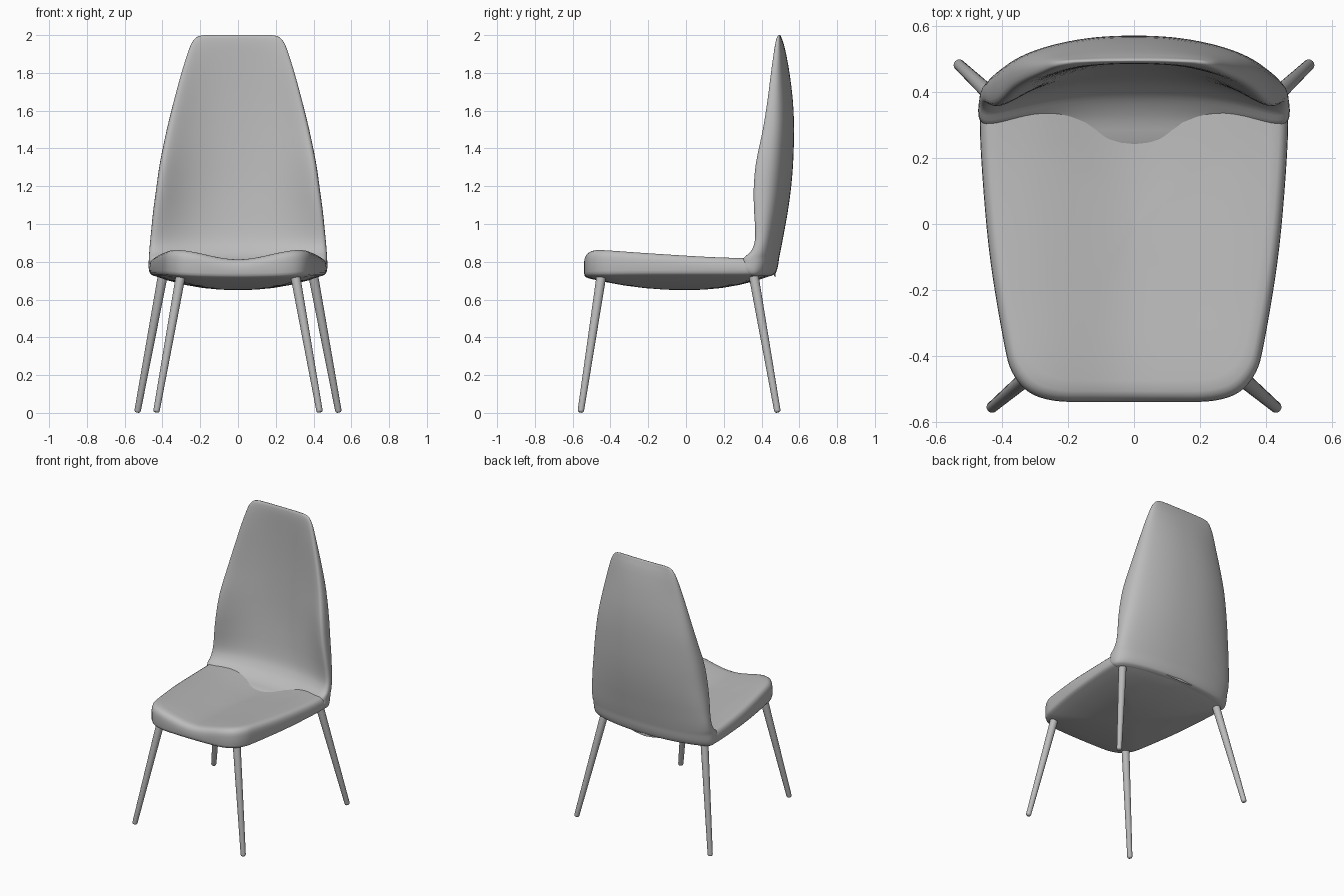
import bpy, math
from mathutils import Vector

if "Cube" in bpy.data.objects:
    bpy.data.objects.remove(bpy.data.objects["Cube"])

grey = bpy.data.materials.new("warm grey")
grey.diffuse_color = (0.5, 0.5, 0.5, 1)
grey.use_nodes = True
grey.node_tree.nodes["Principled BSDF"].inputs["Base Color"].default_value = grey.diffuse_color


def curve(keys, u):
    """Smooth interpolation through rows of (u, values...)."""
    n = len(keys)
    i = max(0, min(n - 2, sum(k[0] <= u for k in keys) - 1))
    a, b = keys[i], keys[i + 1]
    p, q = keys[max(0, i - 1)], keys[min(n - 1, i + 2)]
    h = b[0] - a[0]
    t = max(0, min(1, (u - a[0]) / h))
    out = []
    for c in range(1, len(a)):
        m0 = (b[c] - p[c]) / (b[0] - p[0]) * h
        m1 = (q[c] - a[c]) / (q[0] - a[0]) * h
        out.append((2*t**3 - 3*t**2 + 1)*a[c] + (t**3 - 2*t**2 + t)*m0
                   + (3*t**2 - 2*t**3)*b[c] + (t**3 - t**2)*m1)
    return out


def loft(name, rings, angle=60):
    n = len(rings[0])
    verts = [p for r in rings for p in r]
    faces = [tuple(reversed(range(n))),
             tuple(range(len(verts) - n, len(verts)))]
    for j in range(len(rings) - 1):
        for i in range(n):
            k = (i + 1) % n
            faces.append((j*n + i, j*n + k, j*n + n + k, j*n + n + i))
    me = bpy.data.meshes.new(name)
    me.from_pydata(verts, [], faces)
    me.materials.append(grey)
    ob = bpy.data.objects.new(name, me)
    bpy.context.collection.objects.link(ob)
    bpy.ops.object.select_all(action='DESELECT')
    ob.select_set(True)
    bpy.context.view_layer.objects.active = ob
    bpy.ops.object.mode_set(mode='EDIT')
    bpy.ops.mesh.select_all(action='SELECT')
    bpy.ops.mesh.normals_make_consistent(inside=False)
    bpy.ops.object.mode_set(mode='OBJECT')
    bpy.ops.object.shade_smooth_by_angle(angle=math.radians(angle))
    return ob


# Seat: right half outline from front to back, mirrored into a closed loop
half = [(0, 0, -.54), (1, .12, -.54), (2, .24, -.537), (3, .32, -.51),
        (4, .37, -.45), (5, .395, -.36), (6, .435, -.12), (7, .457, .1),
        (8, .468, .3), (9, .458, .375), (10, .41, .41), (11, .28, .448),
        (12, 0, .473)]
right = [curve(half, i / 4) for i in range(49)]
outline = right + [[-x, y] for x, y in right[-2:0:-1]]


def seat_top(x, y):
    base = curve([(-.55, .862), (-.45, .862), (-.2, .845), (.2, .822), (.5, .82)], y)[0]
    d = min(abs(x) / .34, 1)
    return base - .05 * (0.5 + 0.5 * math.cos(math.pi * d))


def seat_bottom(x, y, s):
    rim = .735 - .016 * max(0, 1 - (x / .42)**2) * max(0, min(1, -y / .5))
    return .65 + (rim - .65) * s**2.2


rings = []
for s in [.02, .2, .4, .6, .75, .88, .94]:
    rings.append([(x*s, y*s, seat_top(x*s, y*s)) for x, y in outline])
for s, drop in [(.965, .006), (.985, .016), (.996, .032), (1, .05)]:
    rings.append([(x*s, y*s, seat_top(x*s, y*s) - drop) for x, y in outline])
for s, lift in [(1, .02), (.993, .008), (.98, .002), (.95, 0), (.8, 0),
                (.6, 0), (.4, 0), (.2, 0), (.02, 0)]:
    rings.append([(x*s, y*s, seat_bottom(x*s, y*s, s) + lift) for x, y in outline])
loft("seat", rings)

# Backrest: z, half width, front middle, front edge, rear middle, rear edge
back = [(.725, .445, .33, .33, .45, .375),
        (.735, .462, .31, .31, .470, .39),
        (.75, .470, .29, .29, .479, .40),
        (.77, .473, .24, .28, .485, .408),
        (.79, .473, .31, .28, .489, .412),
        (.82, .472, .365, .28, .493, .418),
        (.85, .470, .397, .318, .499, .425),
        (.90, .466, .427, .342, .509, .434),
        (.97, .459, .444, .343, .522, .444),
        (1.06, .450, .456, .333, .538, .455),
        (1.18, .434, .468, .326, .555, .467),
        (1.32, .414, .477, .338, .567, .48),
        (1.5, .377, .484, .382, .572, .496),
        (1.65, .340, .487, .412, .566, .499),
        (1.8, .299, .487, .437, .548, .498),
        (1.9, .268, .486, .455, .53, .50),
        (1.95, .249, .486, .466, .518, .499),
        (1.98, .229, .488, .475, .508, .498),
        (1.994, .208, .491, .483, .503, .498),
        (2.0, .18, .495, .49, .499, .496)]
rings = []
M = 40
for j in range((len(back) - 1) * 3 + 1):
    k = min(j // 3, len(back) - 2)
    z = back[k][0] + (back[k + 1][0] - back[k][0]) * (j / 3 - k)
    w, fm, fe, bm, be = curve(back, z)
    ring = []
    for side in (1, -1):
        for i in range(M):
            t = -side * math.cos(math.pi * i / M)
            yf = fm - (fm - fe) * abs(t)**2.4
            yb = bm - (bm - be) * abs(t)**2.3
            r = max(0, 1 - abs(t)**14)**.4
            mid, h = (yf + yb) / 2, (yb - yf) / 2
            ring.append((w * t, mid - side * h * r, z))
    rings.append(ring)
loft("backrest", rings)


# Legs: tapered splayed rods with softened feet
def leg(name, top, foot):
    top, foot = Vector(top), Vector(foot)
    q = (top - foot).to_track_quat('Z', 'Y')
    L = (top - foot).length
    rings = []
    for d, r in [(0, .010), (.004, .015), (.012, .017), (L, .026)]:
        rings.append([tuple(foot + q @ Vector((r*math.cos(a), r*math.sin(a), d)))
                      for a in (2*math.pi*i/24 for i in range(24))])
    loft(name, rings)


for sx, label in ((-1, "left"), (1, "right")):
    leg("front_leg_" + label, (sx*.30, -.445, .745), (sx*.433, -.558, .003))
    leg("rear_leg_" + label, (sx*.395, .355, .745), (sx*.533, .485, .003))
